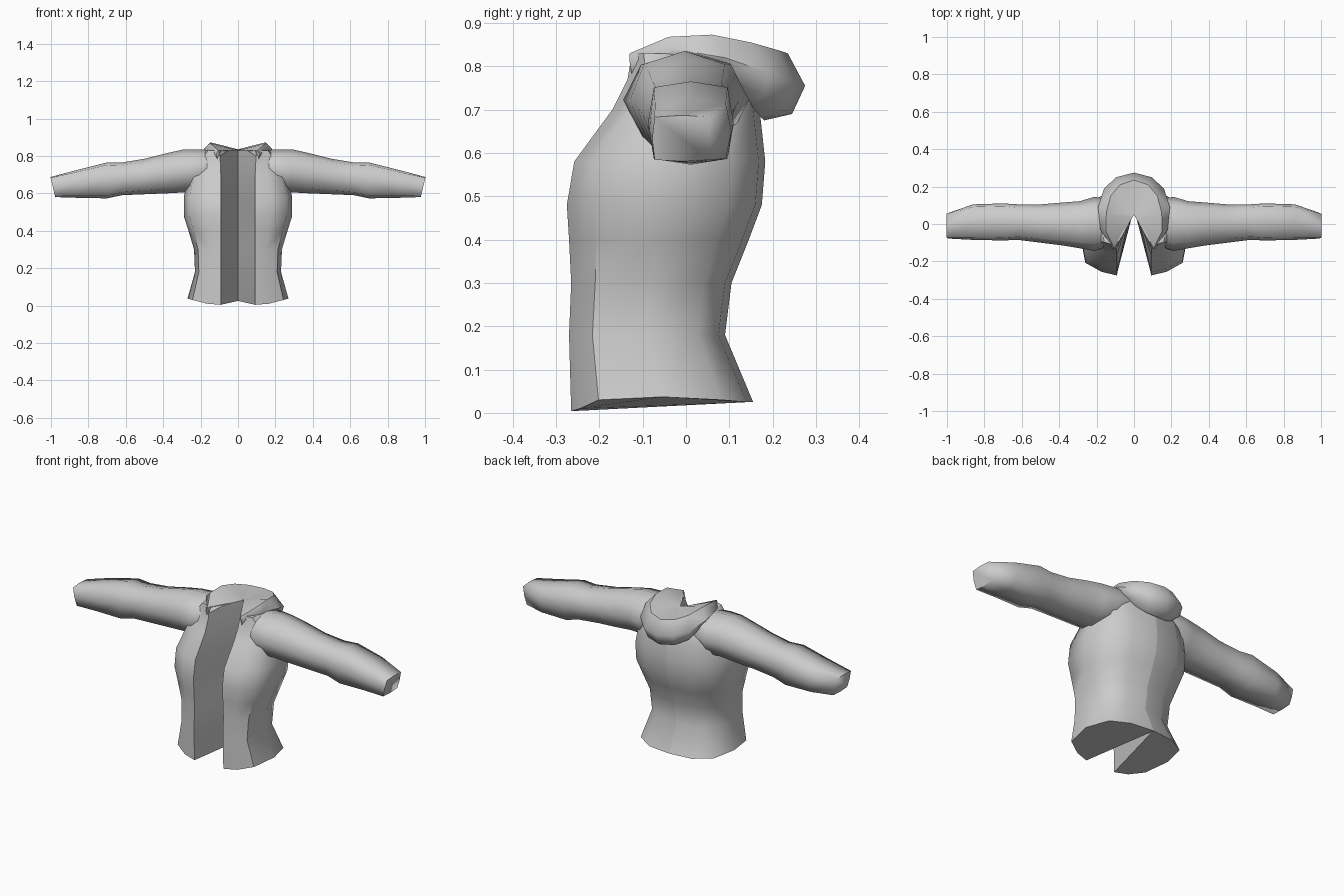
import bpy, bmesh, math

fabric = bpy.data.materials.new("light grey fabric")
fabric.diffuse_color = (0.6, 0.6, 0.6, 1)


def loft(name, rings, closed, caps, angle):
    """Skin a list of equal-length rings on the +x side, then mirror in x."""
    bm = bmesh.new()
    rows = [[bm.verts.new(p) for p in ring] for ring in rings]
    n = len(rows[0])
    for a, b in zip(rows, rows[1:]):
        for i in range(n if closed else n - 1):
            j = (i + 1) % n
            bm.faces.new((a[i], a[j], b[j], b[i]))
    if "start" in caps:
        bm.faces.new(rows[0][::-1])
    if "end" in caps:
        bm.faces.new(rows[-1])
    # mirrored half
    geo = bmesh.ops.duplicate(bm, geom=bm.verts[:] + bm.edges[:] + bm.faces[:])["geom"]
    for v in geo:
        if isinstance(v, bmesh.types.BMVert):
            v.co.x = -v.co.x
    bmesh.ops.reverse_faces(bm, faces=[f for f in geo if isinstance(f, bmesh.types.BMFace)])
    bmesh.ops.remove_doubles(bm, verts=bm.verts[:], dist=0.0005)
    bmesh.ops.recalc_face_normals(bm, faces=bm.faces[:])
    mesh = bpy.data.meshes.new(name)
    bm.to_mesh(mesh)
    bm.free()
    mesh.materials.append(fabric)
    ob = bpy.data.objects.new(name, mesh)
    bpy.context.collection.objects.link(ob)
    bpy.ops.object.select_all(action="DESELECT")
    ob.select_set(True)
    bpy.context.view_layer.objects.active = ob
    bpy.ops.object.shade_smooth_by_angle(angle=math.radians(angle))
    return ob


# Jacket body: z, opening edge x, front y, half width, back y, opening depth y
body = [
    (0.03, 0.092, -0.265, 0.27, 0.155, 0.145),
    (0.18, 0.092, -0.270, 0.23, 0.090, 0.080),
    (0.30, 0.092, -0.265, 0.235, 0.105, 0.095),
    (0.40, 0.092, -0.270, 0.265, 0.145, 0.135),
    (0.48, 0.092, -0.275, 0.29, 0.175, 0.160),
    (0.58, 0.092, -0.258, 0.29, 0.183, 0.150),
    (0.70, 0.092, -0.170, 0.26, 0.170, 0.110),
    (0.77, 0.095, -0.135, 0.22, 0.145, 0.075),
    (0.83, 0.100, -0.125, 0.17, 0.060, 0.050),
]
rings = []
for k, (z, ex, yf, w, yb, ya) in enumerate(body):
    low = k == 0
    mid = (yf + yb) / 2
    rings.append([
        (0, ya, z - 0.005 * low),                            # depth of the opening
        (ex, yf, z - 0.026 * low),                           # front edge
        (ex + (w - ex) * 0.42, yf + 0.02, z - 0.02 * low),
        (ex + (w - ex) * 0.85, yf * 0.7 + mid * 0.3, z),
        (w, mid, z + 0.007 * low),                           # side
        (w * 0.86, yb * 0.65 + mid * 0.35, z),
        (w * 0.5, yb - 0.015, z - 0.005 * low),
        (0, yb, z - 0.005 * low),                            # back centre
    ])
loft("jacket_body", rings, True, ("start", "end"), 50)

# Sleeves: x, front y, back y, bottom z, top z, corner squareness
sleeve = [
    (0.12, -0.11, 0.13, 0.66, 0.835, 0.72),
    (0.21, -0.145, 0.145, 0.61, 0.835, 0.72),
    (0.29, -0.13, 0.122, 0.605, 0.835, 0.74),
    (0.38, -0.115, 0.115, 0.60, 0.815, 0.76),
    (0.50, -0.10, 0.105, 0.595, 0.785, 0.78),
    (0.62, -0.085, 0.105, 0.59, 0.765, 0.82),
    (0.70, -0.088, 0.11, 0.573, 0.765, 0.86),
    (0.86, -0.085, 0.105, 0.576, 0.725, 0.86),
    (0.99, -0.078, 0.06, 0.58, 0.687, 0.92),
]
rings = []
for k, (x, y0, y1, z0, z1, c) in enumerate(sleeve):
    cy, cz, hy, hz = (y0 + y1) / 2, (z0 + z1) / 2, (y1 - y0) / 2, (z1 - z0) / 2
    slant = 0.013 if k == len(sleeve) - 1 else 0
    shape = [(1, 0), (c, c), (0, 1), (-c, c), (-1, 0), (-c, -c), (0, -1), (c, -c)]
    rings.append([(x + slant * v, cy + hy * u, cz + hz * v) for u, v in shape])
loft("sleeves", rings, True, ("end",), 75)

# Folded hood: stations from the front tip round to the back centre,
# each running underside, lower outer, outer, top, inner valley
hood = [
    [(0.10, -0.11, 0.76), (0.11, -0.125, 0.78), (0.115, -0.13, 0.81), (0.105, -0.13, 0.83), (0.095, -0.125, 0.80)],
    [(0.13, -0.03, 0.80), (0.165, -0.04, 0.82), (0.18, -0.03, 0.84), (0.15, -0.04, 0.868), (0.055, -0.05, 0.825)],
    [(0.14, 0.08, 0.775), (0.175, 0.09, 0.79), (0.192, 0.09, 0.82), (0.148, 0.06, 0.873), (0.012, 0.03, 0.832)],
    [(0.12, 0.15, 0.71), (0.15, 0.18, 0.735), (0.16, 0.19, 0.785), (0.125, 0.15, 0.855), (0, 0.05, 0.835)],
    [(0.065, 0.175, 0.68), (0.085, 0.225, 0.70), (0.095, 0.25, 0.765), (0.075, 0.21, 0.838), (0, 0.055, 0.835)],
    [(0, 0.18, 0.675), (0, 0.245, 0.69), (0, 0.275, 0.755), (0, 0.235, 0.83), (0, 0.06, 0.835)],
]
loft("hood", hood, False, ("start",), 60)
